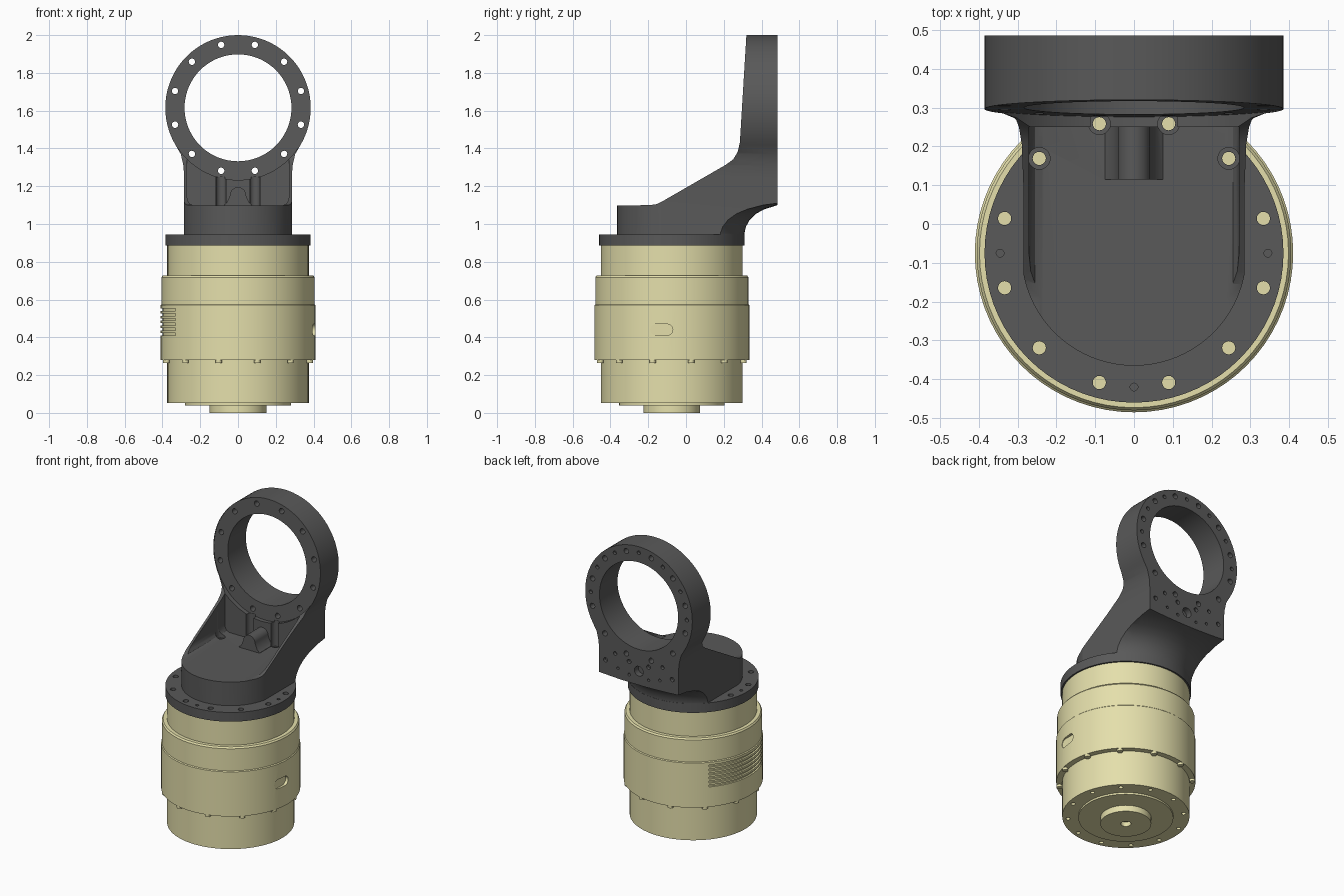
import bpy, bmesh
from math import sin, cos, pi, radians
from mathutils import Matrix, Vector

if "Cube" in bpy.data.objects:
    bpy.data.objects.remove(bpy.data.objects["Cube"])

CY = -0.075          # y of the motor axis
RZ = 1.615           # z of the ring axis
SEG = 72


def finish(name, bm, mat=None):
    bmesh.ops.recalc_face_normals(bm, faces=bm.faces)
    me = bpy.data.meshes.new(name)
    bm.to_mesh(me)
    bm.free()
    ob = bpy.data.objects.new(name, me)
    bpy.context.collection.objects.link(ob)
    if mat:
        me.materials.append(mat)
    return ob


def lathe(name, prof, mat=None, closed=False):
    """Revolve (radius, z) points about the motor axis."""
    bm = bmesh.new()
    vs = [bm.verts.new((r, CY, z)) for r, z in prof]
    es = [bm.edges.new(p) for p in zip(vs, vs[1:])]
    if closed:
        es.append(bm.edges.new((vs[-1], vs[0])))
    bmesh.ops.spin(bm, geom=vs + es, cent=(0, CY, 0), axis=(0, 0, 1),
                   angle=2 * pi, steps=SEG, dvec=(0, 0, 0))
    bmesh.ops.remove_doubles(bm, verts=bm.verts, dist=1e-5)
    return finish(name, bm, mat)


def prism(name, pts, axis, lo, hi, mat=None):
    """Extrude a 2D outline along an axis; hi may be a function of the outline point."""
    place = {'x': lambda u, v, w: (w, u, v),
             'y': lambda u, v, w: (u, w, v),
             'z': lambda u, v, w: (u, v, w)}[axis]
    top = hi if callable(hi) else (lambda u, v: hi)
    bm = bmesh.new()
    a = [bm.verts.new(place(u, v, lo)) for u, v in pts]
    b = [bm.verts.new(place(u, v, top(u, v))) for u, v in pts]
    bm.faces.new(a)
    bm.faces.new(b[::-1])
    for i in range(len(pts)):
        j = (i + 1) % len(pts)
        bm.faces.new((a[i], a[j], b[j], b[i]))
    return finish(name, bm, mat)


def pegs(name, axis, items, mat=None, seg=20):
    """Many cylinders in one mesh: (x, y, z, radius, length)."""
    rot = Matrix.Rotation(pi / 2, 4, 'X') if axis == 'y' else Matrix()
    bm = bmesh.new()
    for x, y, z, r, d in items:
        bmesh.ops.create_cone(bm, cap_ends=True, segments=seg, radius1=r, radius2=r, depth=d,
                              matrix=Matrix.Translation((x, y, z)) @ rot)
    return finish(name, bm, mat)


def boolean(ob, tool, op='DIFFERENCE'):
    m = ob.modifiers.new('bool', 'BOOLEAN')
    m.object, m.operation, m.solver = tool, op, 'EXACT'
    with bpy.context.temp_override(object=ob, active_object=ob):
        bpy.ops.object.modifier_apply(modifier=m.name)
    bpy.data.objects.remove(tool)


def arc(cx, cy, r, a0, a1, n):
    return [(cx + r * cos(radians(a0 + (a1 - a0) * i / n)),
             cy + r * sin(radians(a0 + (a1 - a0) * i / n))) for i in range(n + 1)]


def material(name, c):
    m = bpy.data.materials.new(name)
    m.diffuse_color = (*c, 1)
    m.use_nodes = True
    m.node_tree.nodes["Principled BSDF"].inputs["Base Color"].default_value = m.diffuse_color
    return m


cream = material('cream', (0.78, 0.74, 0.41))
dark = material('dark_grey', (0.1, 0.1, 0.1))
bolts = [radians(15 + 30 * k) for k in range(12)]

# Motor body with stepped bottom and rim holes
body = lathe('motor_body', [(0, .03), (.03, .03), (.03, 0), (.15, 0), (.15, .04), (.28, .04),
                            (.28, .052), (.375, .052), (.375, .886), (0, .886)], cream)
boolean(body, pegs('cut', 'z', [(.342 * cos(a), CY + .342 * sin(a), .05, .013, .06) for a in bolts]))

# Housing sleeve with side slot and cooling grooves
housing = lathe('housing_sleeve', [(.36, .28), (.41, .28), (.41, .57), (.405, .575), (.405, .718),
                                   (.398, .728), (.36, .728)], cream, True)
slot = arc(-.10, .44, .03, -90, 90, 10) + arc(-.16, .44, .03, 90, 270, 10)
boolean(housing, prism('cut', slot, 'x', .392, .5))
sector = arc(0, CY, .44, 138, 216, 24) + arc(0, CY, .399, 216, 138, 24)
for i in range(6):
    z = .41 + i * .026
    boolean(housing, prism('cut', sector, 'z', z, z + .013))
pegs('housing_screws', 'z', [(.393 * cos(a), CY + .393 * sin(a), .275, .017, .02) for a in bolts], cream)

# Arm: front outline intersected with side profile and plan
half = [(.285, .93), (.285, 1.25), (.289, 1.31), (.303, 1.37)]
front = half + arc(0, RZ, .385, -31, 211, 56) + [(-x, z) for x, z in half[::-1]]
arm = prism('arm_bracket', front, 'y', -.5, .485, dark)
side = [(-.6, .9), (-.6, 1.1), (-.19, 1.1), (-.155, 1.105), (-.125, 1.12), (.21, 1.313), (.25, 1.342),
        (.273, 1.38), (.285, 1.43), (.321, 2.02), (.6, 2.02), (.6, .9)]
boolean(arm, prism('cut', side, 'x', -.6, .6), 'INTERSECT')
plan = arc(0, CY, .29, 180, 360, 40) + [(.6, CY), (.6, .7), (-.6, .7), (-.6, CY)]
boolean(arm, prism('cut', plan, 'z', .8, 2.2), 'INTERSECT')

# Concave underside, revolved about the motor axis
boolean(arm, lathe('cut', [(.384, .88), (.384, .95), (.392, .985), (.412, 1.022), (.445, 1.054),
                           (.49, 1.078), (.56, 1.1), (.64, 1.112), (.85, 1.14), (.85, .88)], closed=True))

# Pocket between the side webs, and clearance in front of the ring face
wall = [(.235, 1.098), (.255, 1.106), (.266, 1.122), (.27, 1.145), (.27, 1.5)]
boolean(arm, prism('cut', wall + [(-x, z) for x, z in wall[::-1]], 'y', -.6, .25))
boolean(arm, prism('cut', arc(0, RZ, .382, 0, 355, 71), 'y', -.6,
                   lambda u, v: .288 + (v - 1.43) * .061))

# Mounting flange joined to the arm
boolean(arm, lathe('cut', [(0, .885), (.385, .885), (.385, .945), (0, .945)]), 'UNION')

# Cable rib on the pocket floor
rib = [(.075, 1.08), (.075, 1.1), (.058, 1.115), (.047, 1.14)] + arc(0, 1.153, .042, 0, 180, 14) \
    + [(-.047, 1.14), (-.058, 1.115), (-.075, 1.1), (-.075, 1.08)]
boolean(arm, prism('cut', rib, 'y', .115, .26), 'UNION')

# Bore and bolt circle of the ring
boolean(arm, pegs('cut', 'y', [(0, .4, RZ, .283, .8)], seg=SEG))
boolean(arm, pegs('cut', 'y', [(.345 * cos(a), .4, RZ + .345 * sin(a), .017, .4) for a in bolts]))

# Blind holes on the back of the ring and the plate below it
back = [(.345 * cos(radians(a)), .485, RZ + .345 * sin(radians(a)), .012, .04)
        for a in range(0, 181, 30)]
back += [(0, .485, 1.19, .032, .08)]
for s in (-1, 1):
    back += [(s * x, .485, z, r, .04) for x, z, r in
             ((.07, 1.235, .014), (.07, 1.15, .009), (.17, 1.26, .012), (.24, 1.2, .014), (.15, 1.17, .009))]
boolean(arm, pegs('cut', 'y', back))

# Flange bolt holes, dowel holes and rear counterbores
down = [(.345 * cos(a), CY + .345 * sin(a), .98, .017, .3) for a in bolts]
down += [(-.345, CY, .945, .01, .04), (.345, CY, .945, .01, .04), (0, CY - .345, .945, .01, .04)]
boolean(arm, pegs('cut', 'z', down))
boolean(arm, pegs('cut', 'z', [(s * x, y, 1.165, .028, .17) for s in (-1, 1)
                               for x, y in ((.089, .258), (.244, .169))]))

# Smooth shading with sharp edges kept
bpy.ops.object.select_all(action='SELECT')
bpy.context.view_layer.objects.active = arm
bpy.ops.object.shade_smooth_by_angle(angle=radians(25))
